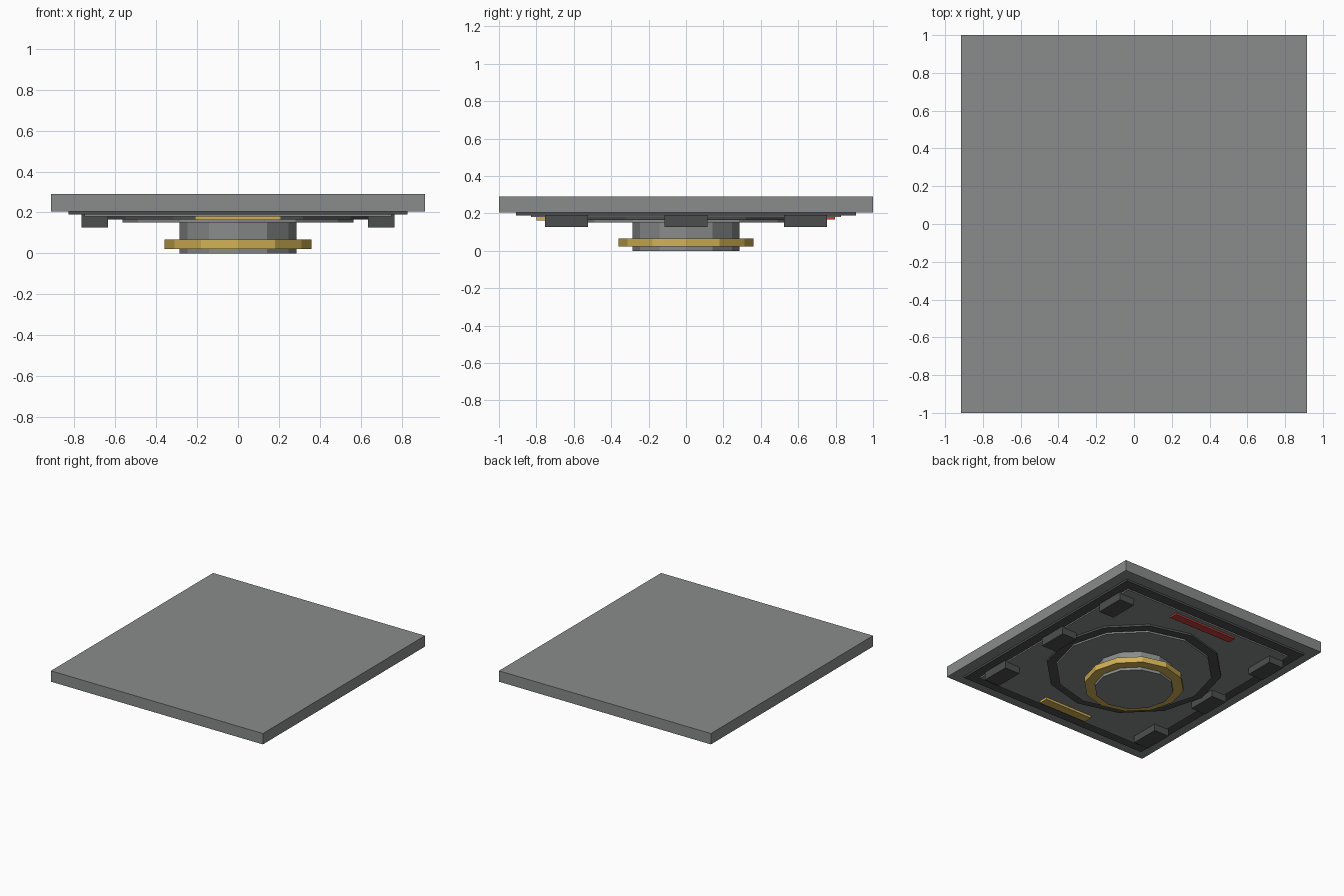
import bpy

cube = bpy.data.objects.get("Cube")
if cube:
    bpy.data.objects.remove(cube, do_unlink=True)


def material(name, rgb):
    m = bpy.data.materials.new(name)
    m.use_nodes = True
    color = (*rgb, 1.0)
    m.diffuse_color = color
    m.node_tree.nodes["Principled BSDF"].inputs["Base Color"].default_value = color
    return m


grey = material("mid grey", (0.25, 0.262, 0.26))
dark = material("dark grey", (0.073, 0.077, 0.077))
gold = material("gold", (0.64, 0.44, 0.092))
red = material("red", (0.55, 0.05, 0.045))


def finish(name, mat):
    ob = bpy.context.object
    ob.name = ob.data.name = name
    ob.data.materials.append(mat)
    return ob


def box(name, mat, center, size, z0, z1):
    """Box centred at (x, y) with full (x, y) size, spanning z0 to z1."""
    bpy.ops.mesh.primitive_cube_add(size=1, location=(*center, (z0 + z1) / 2))
    ob = finish(name, mat)
    ob.scale = (*size, z1 - z0)
    bpy.ops.object.transform_apply(location=False, rotation=False, scale=True)
    return ob


def disc(name, mat, radius, z0, z1):
    """Twelve-sided prism with corners on the x and y axes."""
    bpy.ops.mesh.primitive_cylinder_add(
        vertices=12, radius=radius, depth=z1 - z0, location=(0, 0, (z0 + z1) / 2))
    return finish(name, mat)


# Stacked rectangular plates
box("main_slab", grey, (0, 0), (1.83, 2.0), 0.205, 0.29)
box("dark_border_plate", dark, (0, 0), (1.66, 1.82), 0.19, 0.205)
box("inner_plate", grey, (0, 0), (1.50, 1.66), 0.18, 0.19)

# Stepped discs, hub and collar
disc("dark_disc", dark, 0.635, 0.165, 0.18)
disc("grey_disc", grey, 0.565, 0.152, 0.165)
disc("hub", grey, 0.285, 0.0, 0.152)
disc("gold_collar", gold, 0.36, 0.022, 0.067)

# Three blocks along each side
for side, sx in (("left", 1), ("right", -1)):
    for place, y in (("front", -0.64), ("middle", 0), ("back", 0.64)):
        box(f"{place}_{side}_block", dark, (sx * 0.70, y), (0.13, 0.23), 0.127, 0.19)

# Coloured marker strips
box("front_gold_strip", gold, (0, -0.765), (0.42, 0.07), 0.162, 0.18)
box("back_red_strip", red, (0, 0.765), (0.55, 0.065), 0.167, 0.18)
